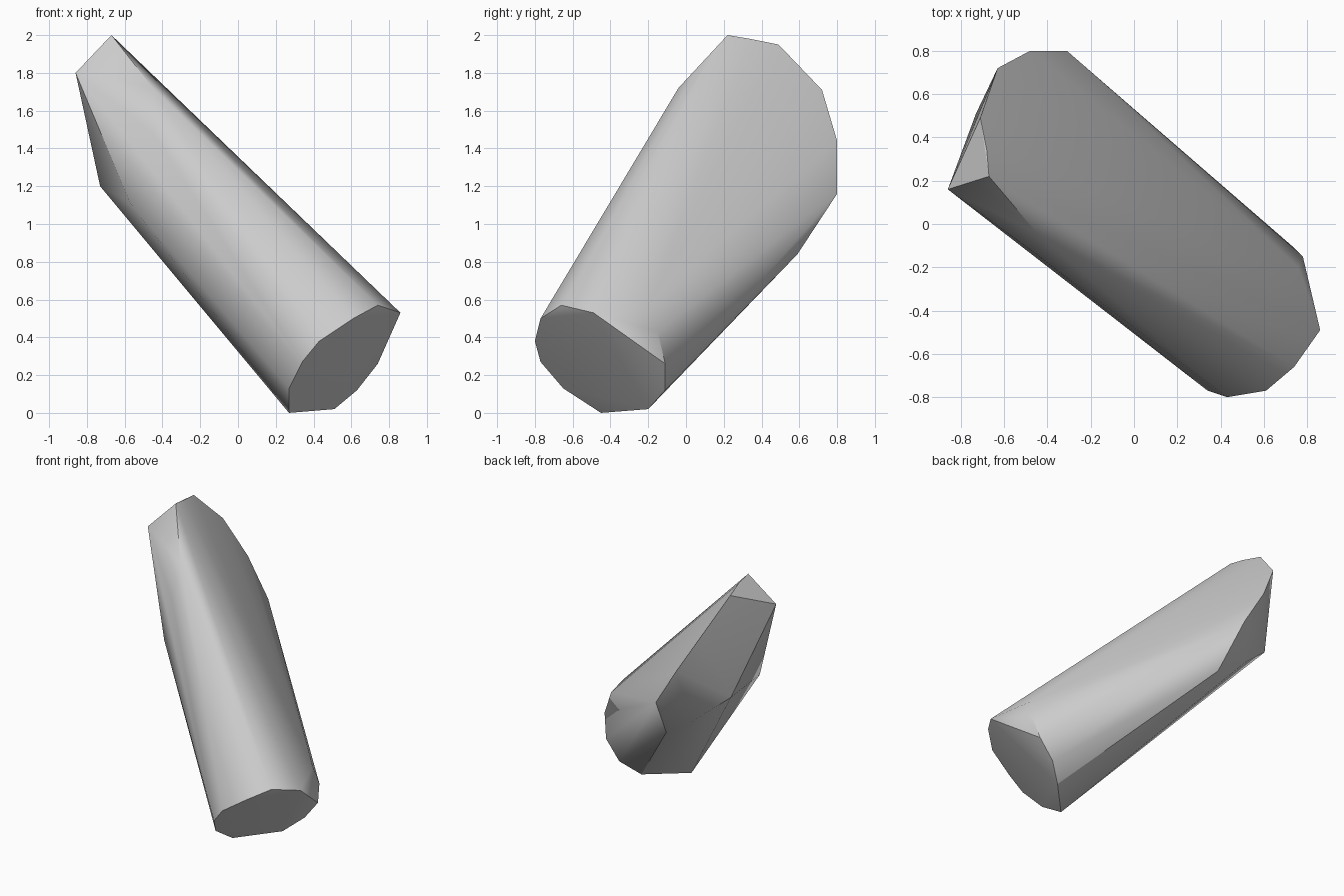
import bpy
import bmesh
import math

# Remove only the default cube
default_cube = bpy.data.objects.get("Cube")
if default_cube:
    bpy.data.objects.remove(default_cube, do_unlink=True)


def make_material(name, colour):
    material = bpy.data.materials.new(name)
    material.use_nodes = True
    material.diffuse_color = colour
    shader = material.node_tree.nodes["Principled BSDF"]
    shader.inputs["Base Color"].default_value = colour
    return material


def hull_object(name, sections, material):
    """Skin a set of section outlines with one tight faceted surface."""
    mesh = bpy.data.meshes.new(name)
    shape = bmesh.new()
    for section in sections:
        for point in section:
            shape.verts.new(point)
    hull = bmesh.ops.convex_hull(shape, input=shape.verts[:])

    # Clear points that ended up inside the skin
    buried = [item for item in hull["geom_interior"]
              if isinstance(item, bmesh.types.BMVert)]
    bmesh.ops.delete(shape, geom=buried, context="VERTS")

    # Merge nearly flat triangles so that the end caps read as clean facets
    bmesh.ops.dissolve_limit(shape, angle_limit=math.radians(2),
                             verts=shape.verts[:], edges=shape.edges[:])
    bmesh.ops.recalc_face_normals(shape, faces=shape.faces[:])
    shape.to_mesh(mesh)
    shape.free()

    mesh.materials.append(material)
    result = bpy.data.objects.new(name, mesh)
    bpy.context.collection.objects.link(result)
    return result


# Outline of the flat lower end
lower_end = [
    (.27, -.45, 0), (.51, -.2, .02), (.63, -.11, .12), (.74, -.11, .26),
    (.86, -.49, .53), (.74, -.66, .57), (.61, -.77, .5), (.43, -.8, .38),
    (.34, -.77, .27), (.27, -.65, .13),
]

# Chipped corner beside the lower end
lower_chip = [(.78, -.15, .43), (.76, -.2, .57)]

# Slanted upper end, from its tip round the back edge
upper_end = [
    (-.86, .16, 1.8), (-.67, .22, 2), (-.68, .34, 1.98), (-.71, .49, 1.95),
    (-.63, .72, 1.71), (-.48, .8, 1.44), (-.31, .8, 1.16),
    (-.48, .62, .99), (-.73, .51, 1.2),
]

# Corners where the shaft tapers toward the upper end
shoulder = [
    (-.45, -.04, 1.72), (-.45, -.14, 1.48), (-.57, -.06, 1.11),
    (-.25, .59, .84),
]

grey = make_material("plain grey", (.6, .6, .6, 1))
shaft = hull_object("slanted_shaft",
                    [lower_end, lower_chip, shoulder, upper_end], grey)

# Smooth the rounded sides and keep the end rims crisp
bpy.ops.object.select_all(action="DESELECT")
shaft.select_set(True)
bpy.context.view_layer.objects.active = shaft
bpy.ops.object.shade_smooth_by_angle(angle=math.radians(30))
